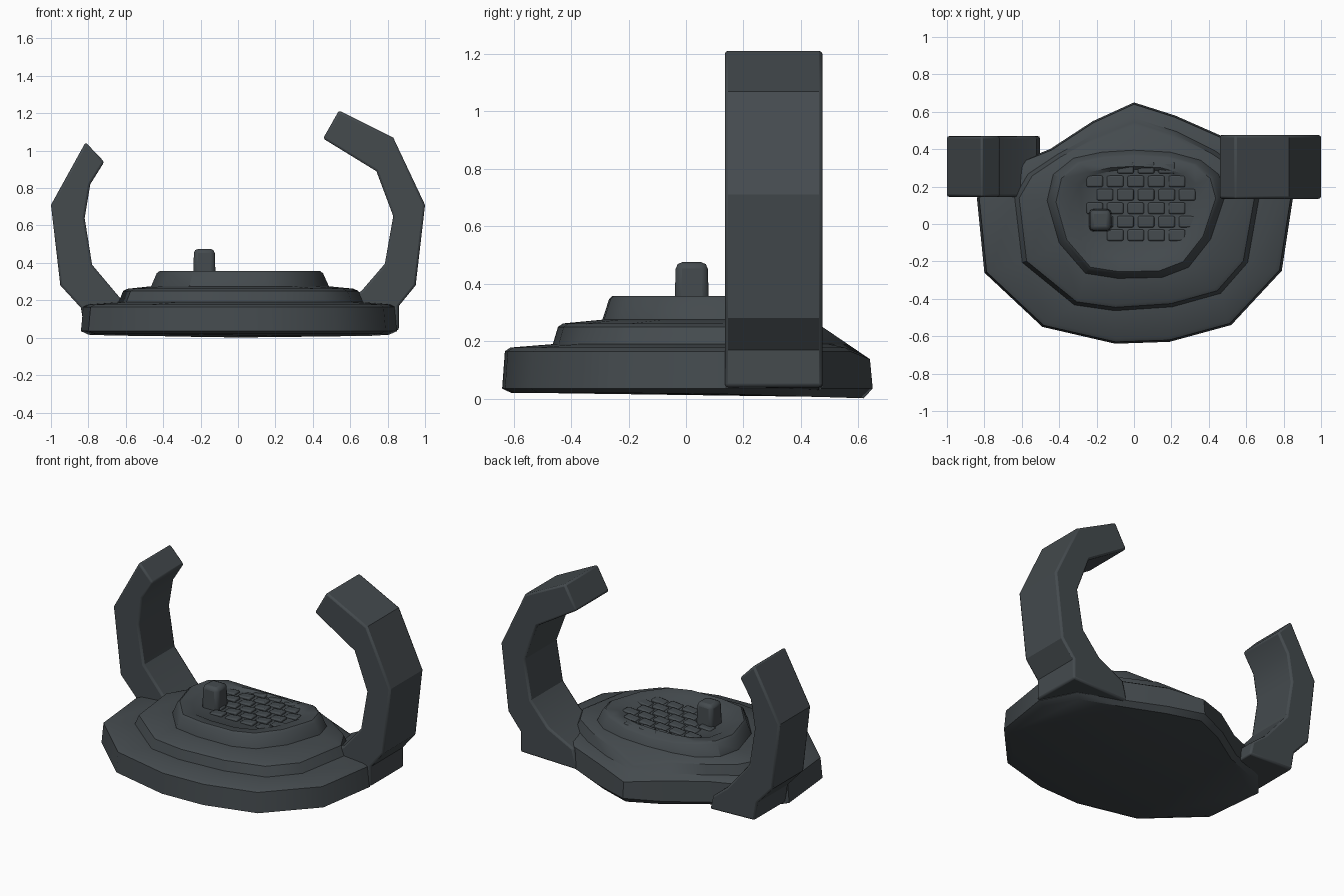
import bpy, bmesh, math
from mathutils import Matrix, Vector

if "Cube" in bpy.data.objects:
    bpy.data.objects.remove(bpy.data.objects["Cube"])

mat = bpy.data.materials.new("dark slate")
mat.diffuse_color = (0.058, 0.069, 0.076, 1)
mat.use_nodes = True
mat.node_tree.nodes["Principled BSDF"].inputs["Base Color"].default_value = mat.diffuse_color


def finish(name, bm, bevel=0.0, angle=35):
    bmesh.ops.recalc_face_normals(bm, faces=bm.faces[:])
    me = bpy.data.meshes.new(name)
    bm.to_mesh(me)
    bm.free()
    ob = bpy.data.objects.new(name, me)
    bpy.context.collection.objects.link(ob)
    me.materials.append(mat)
    if bevel:
        mod = ob.modifiers.new("bevel", 'BEVEL')
        mod.width = bevel
        mod.segments = 2
        mod.limit_method = 'ANGLE'
        mod.angle_limit = math.radians(40)
    bpy.ops.object.select_all(action='DESELECT')
    ob.select_set(True)
    bpy.context.view_layer.objects.active = ob
    bpy.ops.object.shade_smooth_by_angle(angle=math.radians(angle))
    return ob


# stepped base: outlines of the three tiers, same point count each
low = [(.85, .14), (.79, -.25), (.52, -.54), (.19, -.63), (-.1, -.64), (-.49, -.55), (-.8, -.26),
       (-.84, .14), (-.7, .3), (-.45, .4), (-.22, .55), (0, .65), (.22, .58), (.47, .47), (.74, .36)]
mid = [(.65, .14), (.59, -.2), (.45, -.36), (.2, -.43), (-.1, -.45), (-.31, -.42), (-.58, -.2),
       (-.62, .14), (-.55, .26), (-.4, .36), (-.22, .46), (0, .55), (.22, .48), (.42, .38), (.58, .27)]
top = [(.45, .14), (.38, -.07), (.27, -.21), (.14, -.26), (-.08, -.265), (-.24, -.24), (-.37, -.09),
       (-.43, .12), (-.4, .25), (-.3, .33), (-.16, .36), (0, .37), (.18, .36), (.33, .32), (.42, .25)]


def ring(bm, pts, s, z, cy=0.0):
    # the back of every tier melts into one slope
    out = []
    for x, y in pts:
        px, py = x * s, cy + (y - cy) * s
        out.append(bm.verts.new((px, py, min(z, .26 - .68 * (py - .46)))))
    return out


bm = bmesh.new()
bottom = ring(bm, low, .95, .02)
for v in bottom:
    v.co.z -= .03 * max(0, v.co.y)
rings = [bottom,
         ring(bm, low, 1, .035), ring(bm, low, .985, .165), ring(bm, low, .955, .178),
         ring(bm, mid, 1.03, .19), ring(bm, mid, .99, .25), ring(bm, mid, .95, .262),
         ring(bm, top, 1.08, .275, .06), ring(bm, top, 1.01, .345, .06), ring(bm, top, .97, .358, .06),
         ring(bm, top, .79, .35, .08), ring(bm, top, .72, .333, .09)]
n = len(low)
for a, b in zip(rings, rings[1:]):
    for i in range(n):
        j = (i + 1) % n
        bm.faces.new((a[i], a[j], b[j], b[i]))
bm.faces.new(rings[0])
bm.faces.new(rings[-1])
finish("stepped_base", bm)

# woven pad: staggered, slightly tilted tiles in the recess
bm = bmesh.new()
for r in range(6):
    for c in range(-3, 4):
        x, y = c * .11 + (.055 if r % 2 else 0) + .01, -.06 + r * .072
        if ((x - .02) / .29) ** 2 + ((y - .1) / .24) ** 2 > 1:
            continue
        m = (Matrix.Translation((x, y, .33)) @ Matrix.Rotation(-.1, 4, 'Y')
             @ Matrix.Diagonal((.088, .06, .028, 1)))
        bmesh.ops.create_cube(bm, size=1, matrix=m)
finish("woven_pad", bm, .008, 60)

# small peg, slightly tapered
bm = bmesh.new()
bmesh.ops.create_cube(bm, size=1, matrix=Matrix.Translation((-.18, .02, .39))
                      @ Matrix.Diagonal((.122, .122, .17, 1)))
for v in bm.verts:
    if v.co.z > .4:
        v.co.x = -.18 + (v.co.x + .18) * .9
        v.co.y = .02 + (v.co.y - .02) * .9
finish("peg", bm, .022, 60)


# curved arms: side profile extruded along y
def arm(name, prof, y0, y1):
    bm = bmesh.new()
    f = bm.faces.new([bm.verts.new((x, y0, z)) for x, z in prof])
    ext = bmesh.ops.extrude_face_region(bm, geom=[f])
    bmesh.ops.translate(bm, vec=Vector((0, y1 - y0, 0)),
                        verts=[g for g in ext['geom'] if isinstance(g, bmesh.types.BMVert)])
    finish(name, bm, .012, 30)


arm("left_arm", [(-.5, .03), (-.82, .04), (-.84, .16), (-.95, .28), (-1, .71), (-.815, 1.045),
                 (-.715, .94), (-.79, .82), (-.82, .64), (-.78, .39), (-.62, .2), (-.52, .12)], .145, .47)
arm("right_arm", [(.45, .03), (.86, .04), (.86, .17), (.95, .28), (1, .71), (.83, 1.07), (.54, 1.215),
                  (.455, 1.065), (.74, .89), (.83, .65), (.785, .395), (.66, .25), (.48, .16)], .135, .475)
